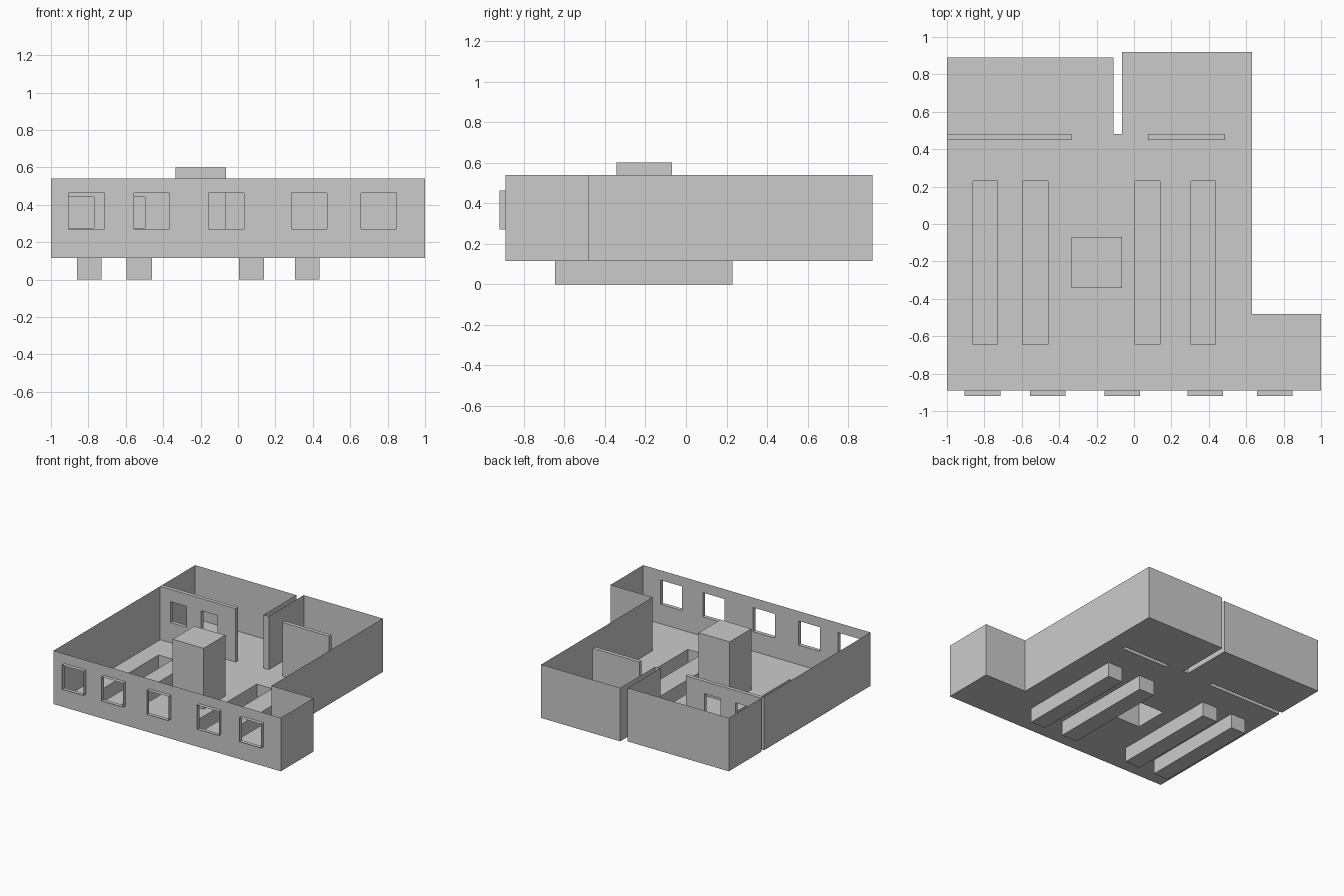
import bpy, bmesh
from mathutils import Vector

if "Cube" in bpy.data.objects:
    bpy.data.objects.remove(bpy.data.objects["Cube"])

FLOOR, TOP = 0.115, 0.54


def finish(name, bm):
    mesh = bpy.data.meshes.new(name)
    bm.to_mesh(mesh)
    bm.free()
    obj = bpy.data.objects.new(name, mesh)
    bpy.context.collection.objects.link(obj)
    return obj


def rect(a0, a1, b0, b1):
    return [(a0, b0), (a1, b0), (a1, b1), (a0, b1)]


def panel(name, loops, place, normal):
    """Flat sheet: first loop is the border, the others are holes."""
    bm = bmesh.new()
    for loop in loops:
        vs = [bm.verts.new(place(a, b)) for a, b in loop]
        for i, v in enumerate(vs):
            bm.edges.new((v, vs[(i + 1) % len(vs)]))
    bmesh.ops.triangle_fill(bm, use_beauty=True, edges=bm.edges[:], normal=normal)
    bm.normal_update()
    flipped = [f for f in bm.faces if f.normal.dot(Vector(normal)) < 0]
    bmesh.ops.reverse_faces(bm, faces=flipped)
    bmesh.ops.dissolve_limit(bm, angle_limit=0.01, verts=bm.verts[:], edges=bm.edges[:])
    return finish(name, bm)


def box(name, x, y, z, omit=(), inward=False):
    """Thin-skinned box with the sides listed in omit left open."""
    bm = bmesh.new()
    bmesh.ops.create_cube(bm, size=1)
    bm.normal_update()
    gone = [f for f in bm.faces
            if any(f.normal.dot(Vector(n)) > 0.9 for n in omit)]
    bmesh.ops.delete(bm, geom=gone, context='FACES')
    for v in bm.verts:
        v.co = [r[0] if c < 0 else r[1] for r, c in zip((x, y, z), v.co)]
    if inward:
        bmesh.ops.reverse_faces(bm, faces=bm.faces[:])
    return finish(name, bm)


def wall(name, path):
    """Zero-thickness wall rising from the floor along a path."""
    bm = bmesh.new()
    low = [bm.verts.new((x, y, FLOOR)) for x, y in path]
    high = [bm.verts.new((x, y, TOP)) for x, y in path]
    for i in range(len(path) - 1):
        bm.faces.new((low[i], low[i + 1], high[i + 1], high[i]))
    return finish(name, bm)


UP, DOWN = (0, 0, 1), (0, 0, -1)
LEFT, FRONT, BACK = (-1, 0, 0), (0, -1, 0), (0, 1, 0)

# Plan measurements
P0, P1, PX = 0.45, 0.48, -0.335
outer = [(1, -0.89), (1, -0.48), (0.63, -0.48), (0.63, 0.92), (-0.065, 0.92),
         (-0.065, 0.48), (-0.11, 0.48), (-0.11, 0.89), (-1, 0.89), (-1, P1)]
trenches = [(-0.86, -0.73), (-0.595, -0.46), (0.005, 0.14), (0.305, 0.435)]
TY = (-0.645, 0.23)
column_x, column_y = (-0.335, -0.063), (-0.343, -0.07)
screen_x = (0.075, 0.487)

# Floor with openings under the trenches, column and partitions
border = outer + [(PX, P1), (PX, P0), (-1, P0), (-1, -0.89)]
holes = [rect(*t, *TY) for t in trenches]
holes += [rect(*column_x, *column_y), rect(*screen_x, P0, P1)]
panel("floor", [border] + holes, lambda x, y: (x, y, FLOOR), UP)

# Sunken trenches
for i, t in enumerate(trenches):
    box(f"floor_trench_{i + 1}", t, TY, (0, FLOOR), [UP], inward=True)

# Raised column and short partition, hollow from below
box("column", column_x, column_y, (FLOOR, 0.6), [DOWN])
box("short_partition", screen_x, (P0, P1), (FLOOR, TOP), [DOWN])

# Outer walls
wall("outer_wall", outer)
wall("left_wall", [(-1, P0), (-1, -0.89)])

# Front wall with projecting window surrounds
windows = [(c - 0.095, c + 0.095) for c in (-0.81, -0.462, -0.063, 0.38, 0.753)]
WZ = (0.27, 0.462)
panel("front_wall", [rect(-1, 1, FLOOR, TOP)] + [rect(*w, *WZ) for w in windows],
      lambda x, z: (x, -0.89, z), FRONT)
for i, w in enumerate(windows):
    box(f"window_surround_{i + 1}", w, (-0.92, -0.89), WZ, [FRONT, BACK])

# Long partition with two pierced openings
openings = [(-0.91, -0.77), (-0.64, -0.497)]
OZ = (0.275, 0.442)
for side, y, n in (("front", P0, FRONT), ("back", P1, BACK)):
    panel(f"long_partition_{side}",
          [rect(-1, PX, FLOOR, TOP)] + [rect(*o, *OZ) for o in openings],
          lambda x, z: (x, y, z), n)
box("long_partition_edge", (-1, PX), (P0, P1), (FLOOR, TOP), [LEFT, FRONT, BACK, DOWN])
for i, o in enumerate(openings):
    box(f"partition_opening_{i + 1}", o, (P0, P1), OZ, [FRONT, BACK], inward=True)
